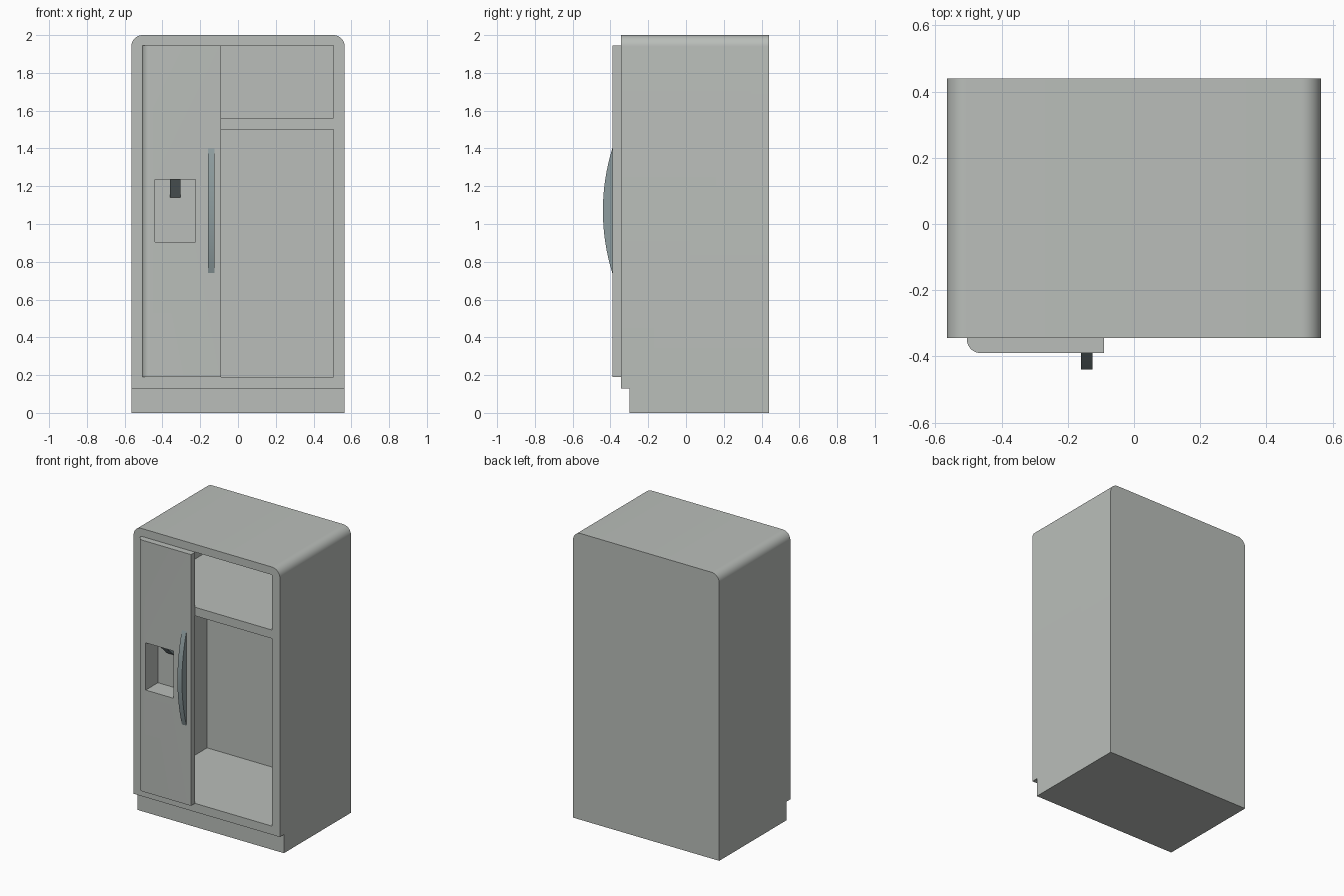
import bpy, bmesh, math
from mathutils import Vector

if "Cube" in bpy.data.objects:
    bpy.data.objects.remove(bpy.data.objects["Cube"])


def material(name, rgb):
    m = bpy.data.materials.new(name)
    m.diffuse_color = (*rgb, 1)
    m.use_nodes = True
    m.node_tree.nodes["Principled BSDF"].inputs["Base Color"].default_value = m.diffuse_color
    return m


steel = material("light grey enamel", (0.49, 0.515, 0.49))
trim = material("blue grey trim", (0.27, 0.335, 0.345))


def prism(name, pts, axis, lo, hi, mat):
    """Extrude a 2D outline along an axis; pts are the other two axes in order."""
    bm = bmesh.new()

    def place(p, t):
        c = list(p)
        c.insert(axis, t)
        return Vector(c)

    a = [bm.verts.new(place(p, lo)) for p in pts]
    b = [bm.verts.new(place(p, hi)) for p in pts]
    bm.faces.new(a)
    bm.faces.new(b[::-1])
    n = len(pts)
    for i in range(n):
        j = (i + 1) % n
        bm.faces.new((a[i], b[i], b[j], a[j]))
    bmesh.ops.recalc_face_normals(bm, faces=bm.faces)
    me = bpy.data.meshes.new(name)
    bm.to_mesh(me)
    bm.free()
    me.materials.append(mat)
    ob = bpy.data.objects.new(name, me)
    bpy.context.collection.objects.link(ob)
    return ob


def box(name, x, y, z, mat=steel):
    return prism(name, [(x[0], y[0]), (x[1], y[0]), (x[1], y[1]), (x[0], y[1])],
                 2, z[0], z[1], mat)


def arc(cx, cy, r, a0, a1, n=10):
    return [(cx + r * math.cos(math.radians(a0 + (a1 - a0) * i / n)),
             cy + r * math.sin(math.radians(a0 + (a1 - a0) * i / n)))
            for i in range(n + 1)]


def activate(ob):
    bpy.ops.object.select_all(action='DESELECT')
    ob.select_set(True)
    bpy.context.view_layer.objects.active = ob


def boolean(ob, tool, op='DIFFERENCE'):
    activate(ob)
    mod = ob.modifiers.new("bool", 'BOOLEAN')
    mod.operation = op
    mod.solver = 'EXACT'
    mod.object = tool
    bpy.ops.object.modifier_apply(modifier=mod.name)
    bpy.data.objects.remove(tool, do_unlink=True)


def smooth(ob):
    activate(ob)
    bpy.ops.object.shade_smooth_by_angle(angle=math.radians(30))


W, FRONT, BACK = 0.565, -0.345, 0.44
R = 0.06

# Cabinet: rounded top, two full-width compartments, toe-kick notch
cabinet = prism("cabinet", [(-W, 0), (W, 0)] + arc(W - R, 2 - R, R, 0, 90)
                + arc(R - W, 2 - R, R, 90, 180), 1, FRONT, BACK, steel)
for z in ((0.19, 1.50), (1.56, 1.945)):
    boolean(cabinet, box("cutter", (-0.505, 0.505), (-0.5, 0.38), z))
boolean(cabinet, box("cutter", (-1, 1), (-0.5, -0.30), (-0.1, 0.13)))
smooth(cabinet)

# Left door with rounded outer edge and a dispenser recess
r = 0.042
door = prism("left_door", [(-0.09, FRONT), (-0.505, FRONT)]
             + arc(-0.505 + r, -0.39 + r, r, 180, 270) + [(-0.09, -0.39)],
             2, 0.19, 1.945, steel)
boolean(door, box("tub", (-0.446, -0.219), (-0.36, -0.249), (0.899, 1.241)), 'UNION')
boolean(door, box("cutter", (-0.44, -0.225), (-0.5, -0.255), (0.905, 1.235)))
smooth(door)

# Dispenser spout: wedge sloping back towards the recess wall
prism("dispenser_spout", [(-0.37, 1.235), (-0.255, 1.235), (-0.255, 1.14), (-0.27, 1.14)],
      0, -0.36, -0.305, trim)

# Bowed door handle: solid circular segment
half, sag = 0.33, 0.05
rad = (half ** 2 + sag ** 2) / (2 * sag)
ang = math.degrees(math.asin(half / rad))
handle = prism("door_handle", arc(-0.44 + rad, 1.07, rad, 180 - ang, 180 + ang, 16),
               0, -0.16, -0.125, trim)
smooth(handle)
